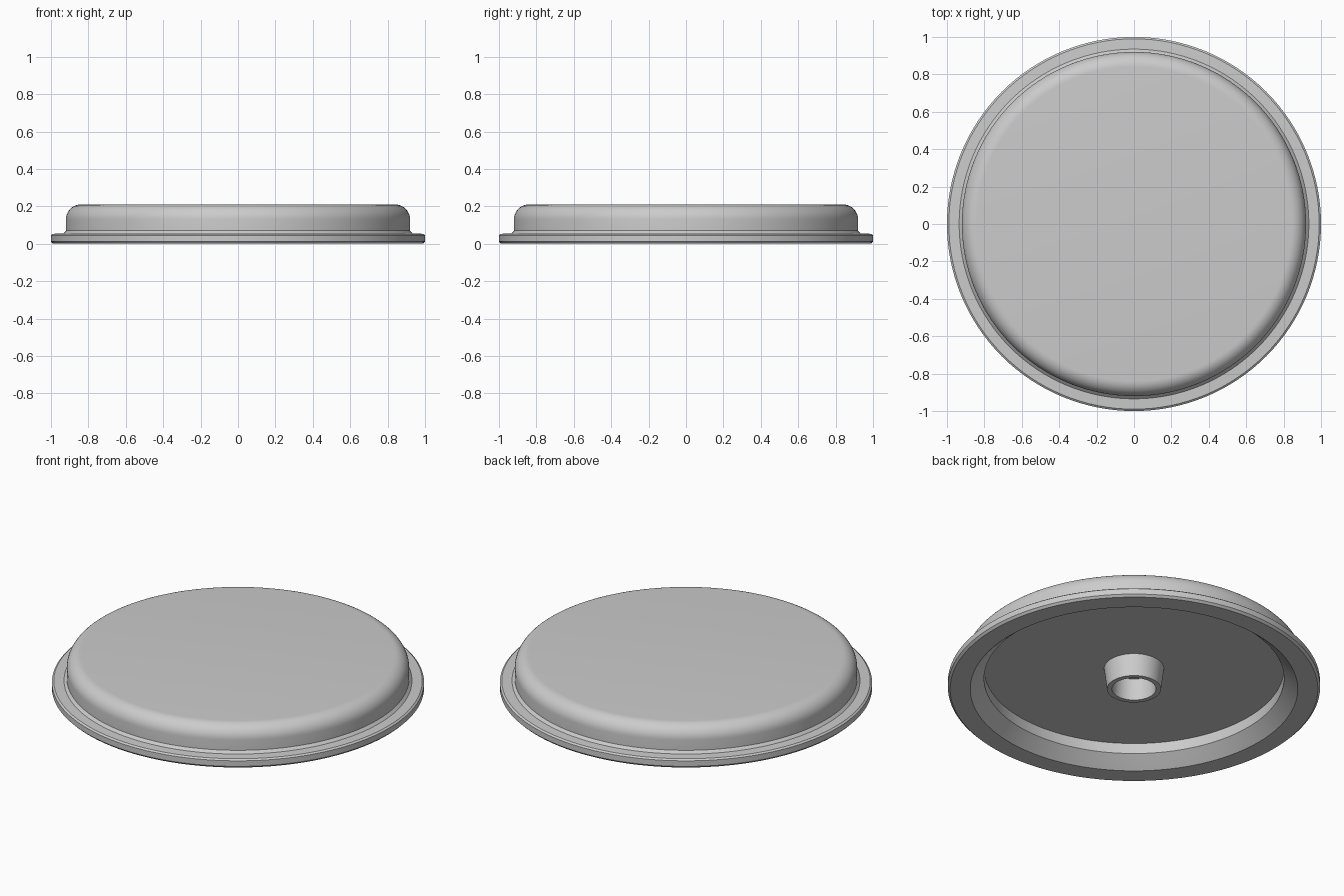
import bpy
import bmesh
from math import cos, sin, pi, radians

cube = bpy.data.objects.get("Cube")
if cube:
    bpy.data.objects.remove(cube, do_unlink=True)

GREY = (0.6, 0.6, 0.6, 1.0)
SIDES = 128

material = bpy.data.materials.new("plain grey")
material.use_nodes = True
material.diffuse_color = GREY
material.node_tree.nodes["Principled BSDF"].inputs["Base Color"].default_value = GREY


def arc(r, z, radius, start, end, steps=10):
    """Points of a profile arc around (r, z), angles in degrees."""
    angles = [radians(start + (end - start) * i / steps) for i in range(steps + 1)]
    return [(r + radius * cos(a), z + radius * sin(a)) for a in angles]


def revolve(name, profile, closed=False):
    """Turn an (r, z) profile around the z axis."""
    bm = bmesh.new()
    rings = []
    for r, z in profile:
        if r == 0:
            rings.append([bm.verts.new((0, 0, z))] * SIDES)
        else:
            rings.append([bm.verts.new((r * cos(2 * pi * i / SIDES),
                                        r * sin(2 * pi * i / SIDES), z))
                          for i in range(SIDES)])
    pairs = list(zip(rings, rings[1:]))
    if closed:
        pairs.append((rings[-1], rings[0]))
    for a, b in pairs:
        for i in range(SIDES):
            j = (i + 1) % SIDES
            corners = list(dict.fromkeys((a[i], a[j], b[j], b[i])))
            bm.faces.new(corners)
    bmesh.ops.recalc_face_normals(bm, faces=bm.faces)
    mesh = bpy.data.meshes.new(name)
    bm.to_mesh(mesh)
    bm.free()
    mesh.materials.append(material)
    obj = bpy.data.objects.new(name, mesh)
    bpy.context.collection.objects.link(obj)
    bpy.ops.object.select_all(action="DESELECT")
    obj.select_set(True)
    bpy.context.view_layer.objects.active = obj
    bpy.ops.object.shade_smooth_by_angle(angle=radians(30))
    return obj


# Domed cover with rounded shoulder, flange and hollow underside
dome = [(0, 0.21)] + arc(0.84, 0.13, 0.08, 90, 0)
flange = [(0.92, 0.07), (0.935, 0.055), (0.99, 0.053), (1, 0.045),
          (1, 0.012), (0.988, 0)]
underside = [(0.88, 0), (0.846, 0.029), (0.806, 0.065), (0.806, 0.127), (0, 0.127)]
revolve("cover", dome + flange + underside)

# Tapered hollow boss under the centre
revolve("centre_boss", [(0.161, 0.13), (0.145, 0), (0.118, 0), (0.113, 0.13)], closed=True)
